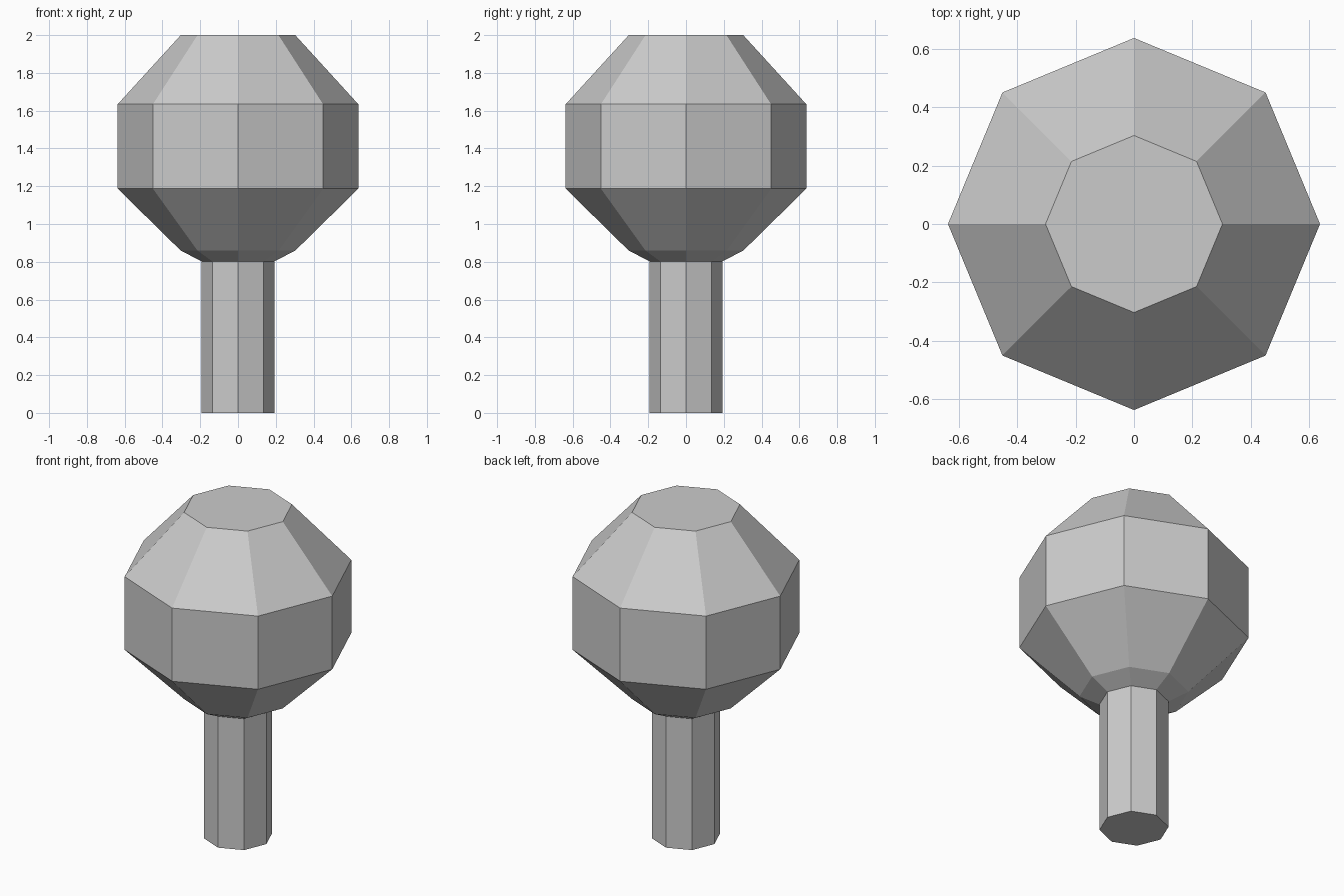
import bpy, bmesh
from math import cos, sin, pi

if "Cube" in bpy.data.objects:
    bpy.data.objects.remove(bpy.data.objects["Cube"])

SIDES = 8


def lathe(name, profile, cap_bottom=False, cap_top=False):
    """Flat-shaded eight-sided solid from (radius, height) pairs."""
    bm = bmesh.new()
    rings = [[bm.verts.new((r * cos(2 * pi * i / SIDES), r * sin(2 * pi * i / SIDES), z))
              for i in range(SIDES)] for r, z in profile]
    for low, high in zip(rings, rings[1:]):
        for i in range(SIDES):
            j = (i + 1) % SIDES
            bm.faces.new((low[i], low[j], high[j], high[i]))
    if cap_bottom:
        bm.faces.new(rings[0][::-1])
    if cap_top:
        bm.faces.new(rings[-1])
    mesh = bpy.data.meshes.new(name)
    bm.to_mesh(mesh)
    bm.free()
    obj = bpy.data.objects.new(name, mesh)
    bpy.context.collection.objects.link(obj)
    return obj


# Straight trunk, open where it meets the crown
lathe("trunk", [(0.192, 0), (0.192, 0.802)], cap_bottom=True)

# Faceted crown: collar, lower slope, upright band, upper slope, flat top
lathe("crown", [(0.192, 0.802), (0.303, 0.859), (0.637, 1.187),
                (0.637, 1.634), (0.303, 2.0)], cap_top=True)
